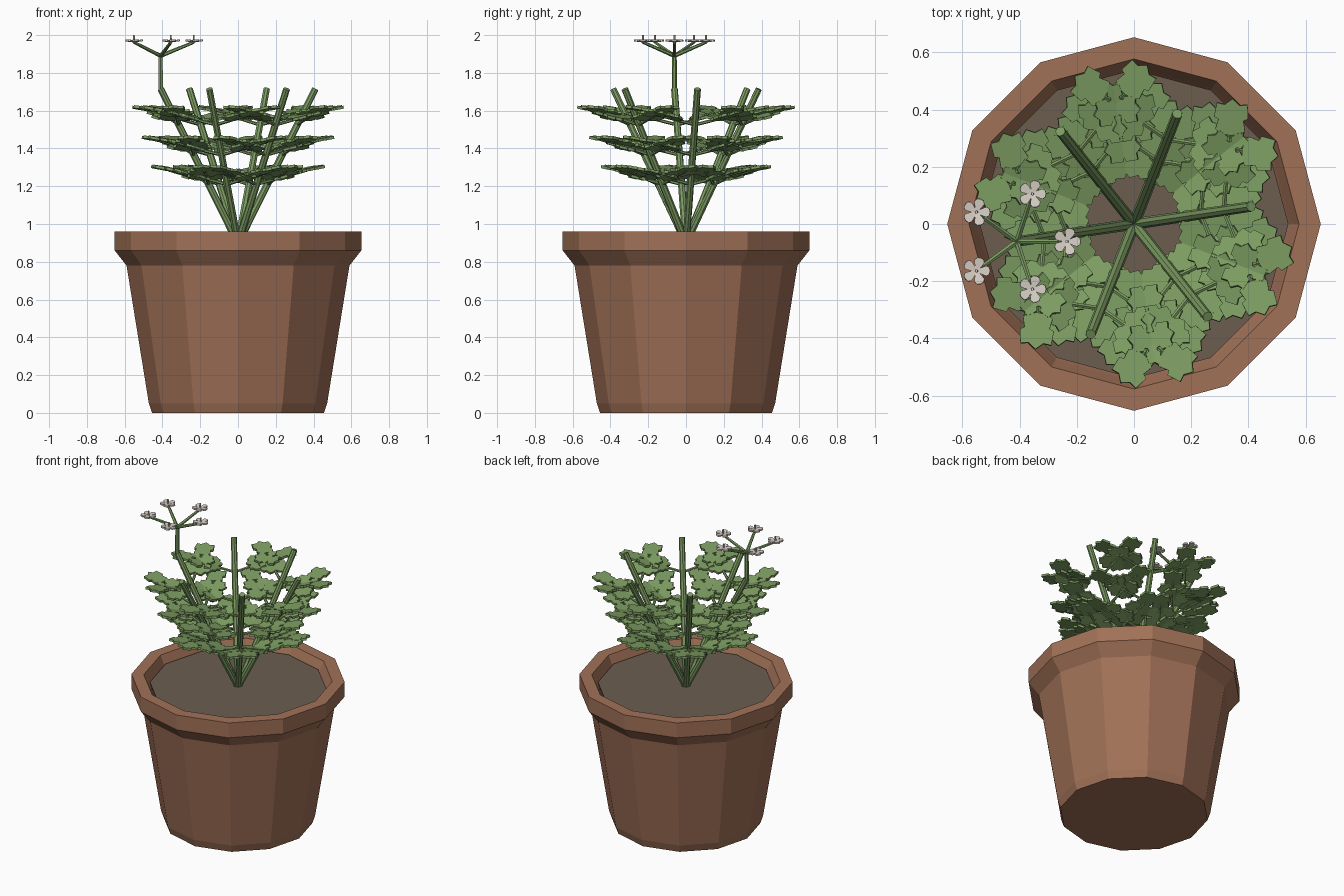
import bpy, bmesh, math
from mathutils import Matrix, Vector

if "Cube" in bpy.data.objects:
    bpy.data.objects.remove(bpy.data.objects["Cube"])


def material(name, rgb):
    m = bpy.data.materials.new(name)
    m.diffuse_color = (*rgb, 1)
    m.use_nodes = True
    m.node_tree.nodes["Principled BSDF"].inputs["Base Color"].default_value = m.diffuse_color
    return m


TERRACOTTA = material("terracotta", (0.355, 0.165, 0.095))
SOIL = material("soil", (0.15, 0.11, 0.08))
STEM = material("stem green", (0.20, 0.33, 0.12))
LEAF = material("leaf green", (0.21, 0.345, 0.125))
PETAL = material("petal white", (0.70, 0.65, 0.59))


def finish(bm, name, mat):
    bmesh.ops.recalc_face_normals(bm, faces=bm.faces[:])
    me = bpy.data.meshes.new(name)
    bm.to_mesh(me)
    bm.free()
    me.materials.append(mat)
    ob = bpy.data.objects.new(name, me)
    bpy.context.collection.objects.link(ob)


def lathe(name, profile, mat, n=12):
    """Revolve (radius, z) points; the two ends are capped by faces."""
    bm = bmesh.new()
    rings = [[bm.verts.new((r * math.cos(i * math.tau / n), r * math.sin(i * math.tau / n), z))
              for i in range(n)] for r, z in profile]
    for a, b in zip(rings, rings[1:]):
        for i in range(n):
            j = (i + 1) % n
            bm.faces.new((a[i], a[j], b[j], b[i]))
    bm.faces.new(rings[0])
    bm.faces.new(rings[-1])
    finish(bm, name, mat)


def rod(bm, a, b, r1, r2, n=6):
    a, b = Vector(a), Vector(b)
    d = b - a
    m = Matrix.Translation((a + b) / 2) @ d.to_track_quat('Z', 'Y').to_matrix().to_4x4()
    bmesh.ops.create_cone(bm, cap_ends=True, segments=n, radius1=r1, radius2=r2,
                          depth=d.length, matrix=m)


def plate(bm, half, thick, m):
    """Thin plate from half an outline, mirrored across the local x axis."""
    pts = half + [(x, -y) for x, y in reversed(half) if y > 0]
    top = [bm.verts.new(m @ Vector((x, y, thick / 2))) for x, y in pts]
    low = [bm.verts.new(m @ Vector((x, y, -thick / 2))) for x, y in pts]
    bm.faces.new(top)
    bm.faces.new(low[::-1])
    for i in range(len(pts)):
        j = (i + 1) % len(pts)
        bm.faces.new((top[i], low[i], low[j], top[j]))


def rot(deg, axis):
    return Matrix.Rotation(math.radians(deg), 4, axis)


# Pot and soil
lathe("pot", [(0.455, 0), (0.472, 0.05), (0.59, 0.78), (0.653, 0.86), (0.653, 0.96),
              (0.577, 0.96), (0.55, 0.90), (0.53, 0.86)], TERRACOTTA)
lathe("soil", [(0.53, 0.87), (0.54, 0.91)], SOIL)

# Stems, and three tiers of paired, widely splayed toothed leaves on each
LEAFLET = [(0, 0), (0.004, 0.03), (0.018, 0.052), (0.055, 0.044), (0.062, 0.060),
           (0.112, 0.054), (0.108, 0.026), (0.13, 0)]
TIERS = (1.21, 1.365, 1.525)                            # attachment heights
LENGTH, SPLAY, RISE = 0.40, 77, 14
BASE, TOP, REACH = 0.90, 1.715, 0.414
stems, stalks, leaves = bmesh.new(), bmesh.new(), bmesh.new()
for k in range(6):
    around = rot(8.5 + 60 * k, 'Z')
    rod(stems, (0, 0, BASE), around @ Vector((REACH, 0, TOP)), 0.02, 0.018, 8)
    for z in TIERS:
        r = REACH * (z - BASE) / (TOP - BASE)
        for side in (-1, 1):
            m = (around @ Matrix.Translation((r, 0, z)) @ rot(SPLAY * side, 'Z')
                 @ rot(-RISE, 'Y'))
            end = LENGTH - 0.125
            rod(stalks, m @ Vector((0, 0, 0)), m @ Vector((end + 0.03, 0, 0)), 0.009, 0.007)
            plate(leaves, LEAFLET, 0.015, m @ Matrix.Translation((end, 0, 0.008)) @ rot(4, 'Y'))
            for x, size in ((0.11, 0.85), (0.20, 0.8)):
                for lateral in (-1, 1):
                    q = m @ Matrix.Translation((x, 0, 0)) @ rot(48 * lateral, 'Z')
                    plate(leaves, LEAFLET, 0.017,
                          q @ Matrix.Translation((0, 0, 0.004)) @ rot(-4, 'Y') @ Matrix.Scale(size, 4))
finish(stems, "stems", STEM)
finish(stalks, "leaf_stalks", STEM)
finish(leaves, "leaves", LEAF)

# Flower stalk with five spokes, each ending in a five-petalled flower
PETAL_SHAPE = [(0.004, 0.005), (0.022, 0.013), (0.036, 0.018), (0.046, 0.012), (0.049, 0)]
stalk, petals = bmesh.new(), bmesh.new()
foot = rot(188.5, 'Z') @ Vector((REACH, 0, 0))
hub = foot + Vector((0, 0, 1.89))
rod(stalk, foot + Vector((0, 0, 1.70)), hub, 0.014, 0.012)
for k in range(5):
    head = hub + rot(72 * k, 'Z') @ Vector((0.175, 0, 0.072))
    rod(stalk, hub, head, 0.011, 0.008)
    rod(petals, head - Vector((0, 0, 0.006)), head + Vector((0, 0, 0.038)), 0.006, 0.005)
    for p in range(5):
        plate(petals, PETAL_SHAPE, 0.010,
              Matrix.Translation(head + Vector((0, 0, 0.004))) @ rot(72 * (k + p), 'Z') @ rot(-8, 'Y'))
finish(stalk, "flower_stalk", STEM)
finish(petals, "flowers", PETAL)
